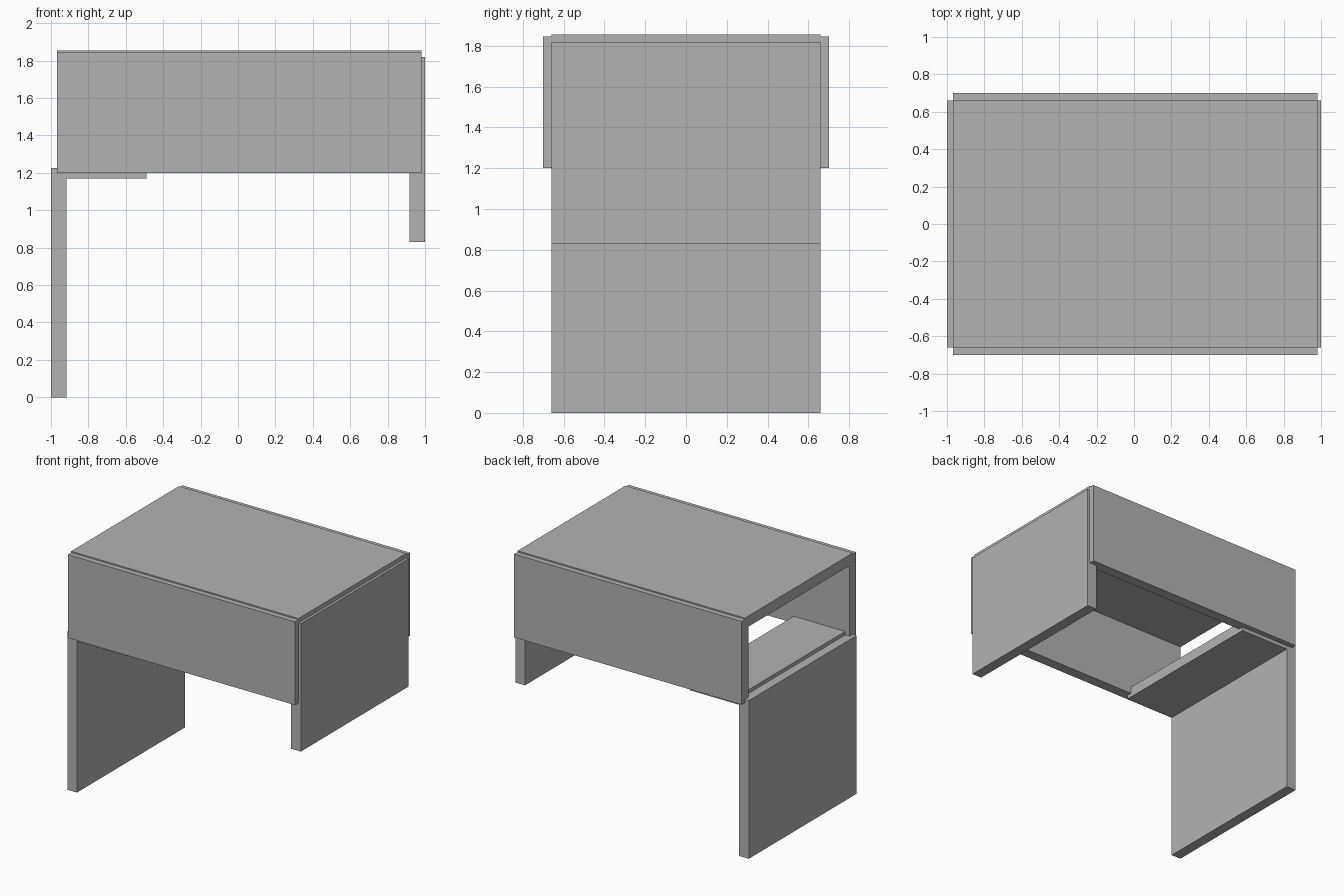
import bpy

default = bpy.data.objects.get("Cube")
if default:
    bpy.data.objects.remove(default, do_unlink=True)

# Single flat grey for every board
GREY = (0.45, 0.45, 0.45, 1.0)
grey = bpy.data.materials.new("plain_grey")
grey.use_nodes = True
grey.diffuse_color = GREY
grey.node_tree.nodes["Principled BSDF"].inputs["Base Color"].default_value = GREY

THICK = 0.083   # board thickness
HALF = 0.66     # half depth of the inner boards
BOX_X = (-0.967, 0.98)


def board(name, x, y, z):
    """Flat board spanning the given (min, max) ranges."""
    spans = (x, y, z)
    bpy.ops.mesh.primitive_cube_add(size=1, location=[(a + b) / 2 for a, b in spans])
    obj = bpy.context.object
    obj.name = name
    obj.scale = [b - a for a, b in spans]
    bpy.ops.object.transform_apply(location=False, rotation=False, scale=True)
    obj.data.materials.append(grey)
    return obj


depth = (-HALF, HALF)

# Top board, slightly proud of the long side panels
board("top_board", BOX_X, depth, (1.855 - THICK, 1.855))

# Long front and back panels
for name, side in (("front_panel", -1), ("back_panel", 1)):
    mid = side * HALF
    board(name, BOX_X, (mid - THICK / 2, mid + THICK / 2), (1.2, 1.845))

# End boards: tall leg on one side, raised end panel on the other
board("tall_leg", (-1, -1 + THICK), depth, (0, 1.225))
board("end_panel", (1 - THICK, 1), depth, (0.83, 1.82))

# Short shelf resting against the tall leg
board("inner_shelf", (-0.93, -0.49), depth, (1.17, 1.17 + THICK))
